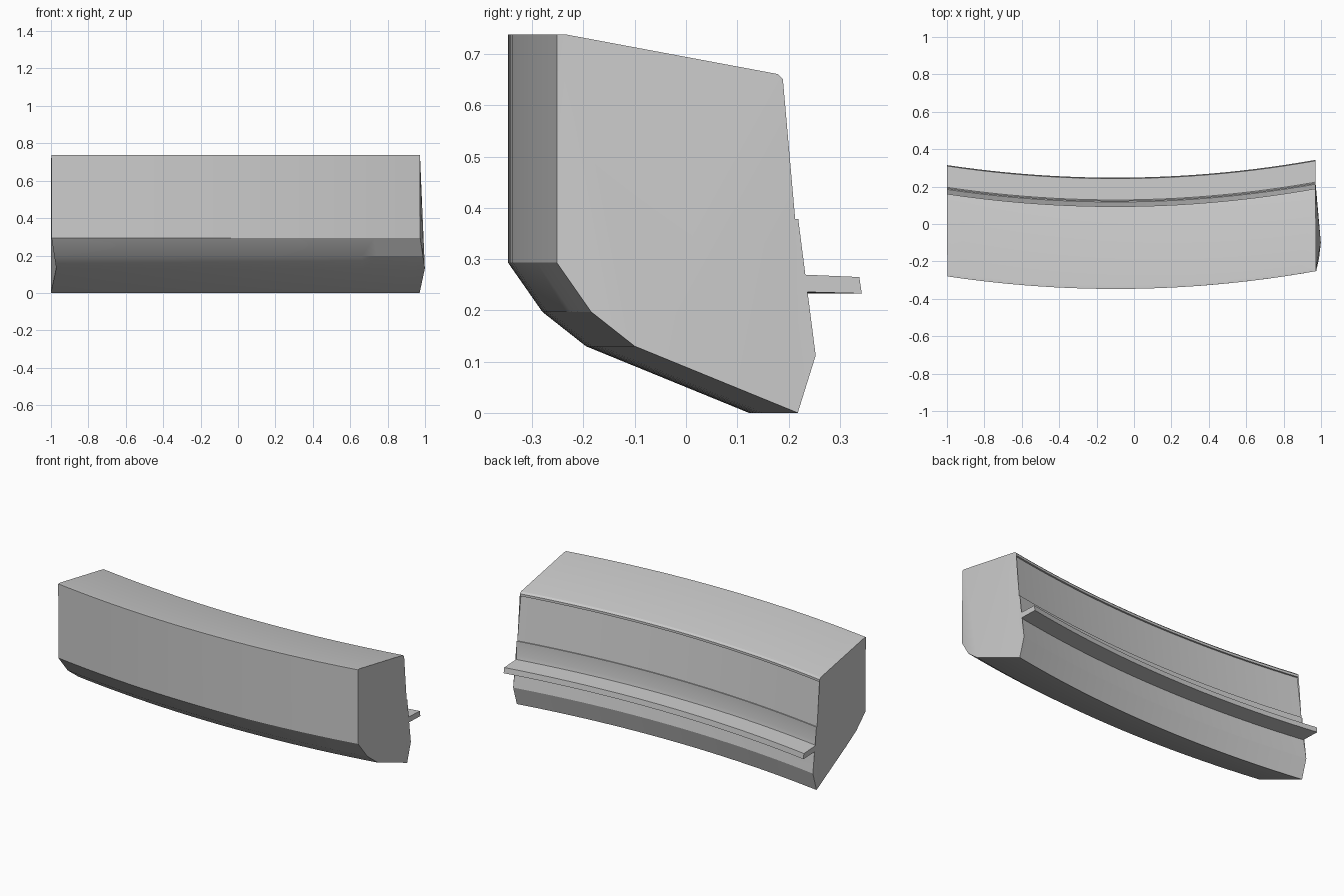
import bpy, bmesh

if "Cube" in bpy.data.objects:
    bpy.data.objects.remove(bpy.data.objects["Cube"])

X0, X1, STEPS = -1.0, 0.971, 24


def bow(x):
    # sideways offset of the curved path, zero at the right end
    return 0.083 * ((x + 0.1) ** 2 - (X1 + 0.1) ** 2)


def sweep(name, profile):
    # profile points: (y, z, x shift)
    bm = bmesh.new()
    rings = []
    for i in range(STEPS + 1):
        x = X0 + (X1 - X0) * i / STEPS
        rings.append([bm.verts.new((x + dx, y + bow(x), z)) for y, z, dx in profile])
    n = len(profile)
    for a, b in zip(rings, rings[1:]):
        for j in range(n):
            k = (j + 1) % n
            bm.faces.new((a[j], a[k], b[k], b[j]))
    caps = [bm.faces.new(rings[0]), bm.faces.new(rings[-1])]
    bmesh.ops.triangulate(bm, faces=caps)
    bmesh.ops.recalc_face_normals(bm, faces=bm.faces)
    mesh = bpy.data.meshes.new(name)
    bm.to_mesh(mesh)
    bm.free()
    ob = bpy.data.objects.new(name, mesh)
    bpy.context.collection.objects.link(ob)
    bpy.ops.object.select_all(action='DESELECT')
    ob.select_set(True)
    bpy.context.view_layer.objects.active = ob
    bpy.ops.object.shade_smooth_by_angle(angle=0.3)
    return ob


# main curved body with sloping top, rear lip and chamfered underside
sweep("curved_body", [
    (-0.252, 0.293, 0.003), (-0.252, 0.738, 0.002), (-0.233, 0.738, 0.002),
    (0.179, 0.661, 0), (0.189, 0.651, 0), (0.189, 0.637, 0), (0.179, 0.637, 0),
    (0.213, 0.378, 0), (0.219, 0.378, 0), (0.219, 0.293, 0), (0.224, 0.27, 0),
    (0.230, 0.235, 0), (0.253, 0.112, 0), (0.218, 0.0, 0),
    (-0.100, 0.130, 0.028), (-0.185, 0.197, 0.018)])

# thin ledge running along the back
sweep("back_ledge", [
    (0.222, 0.27, 0), (0.338, 0.265, 0), (0.343, 0.233, 0), (0.229, 0.236, 0)])
